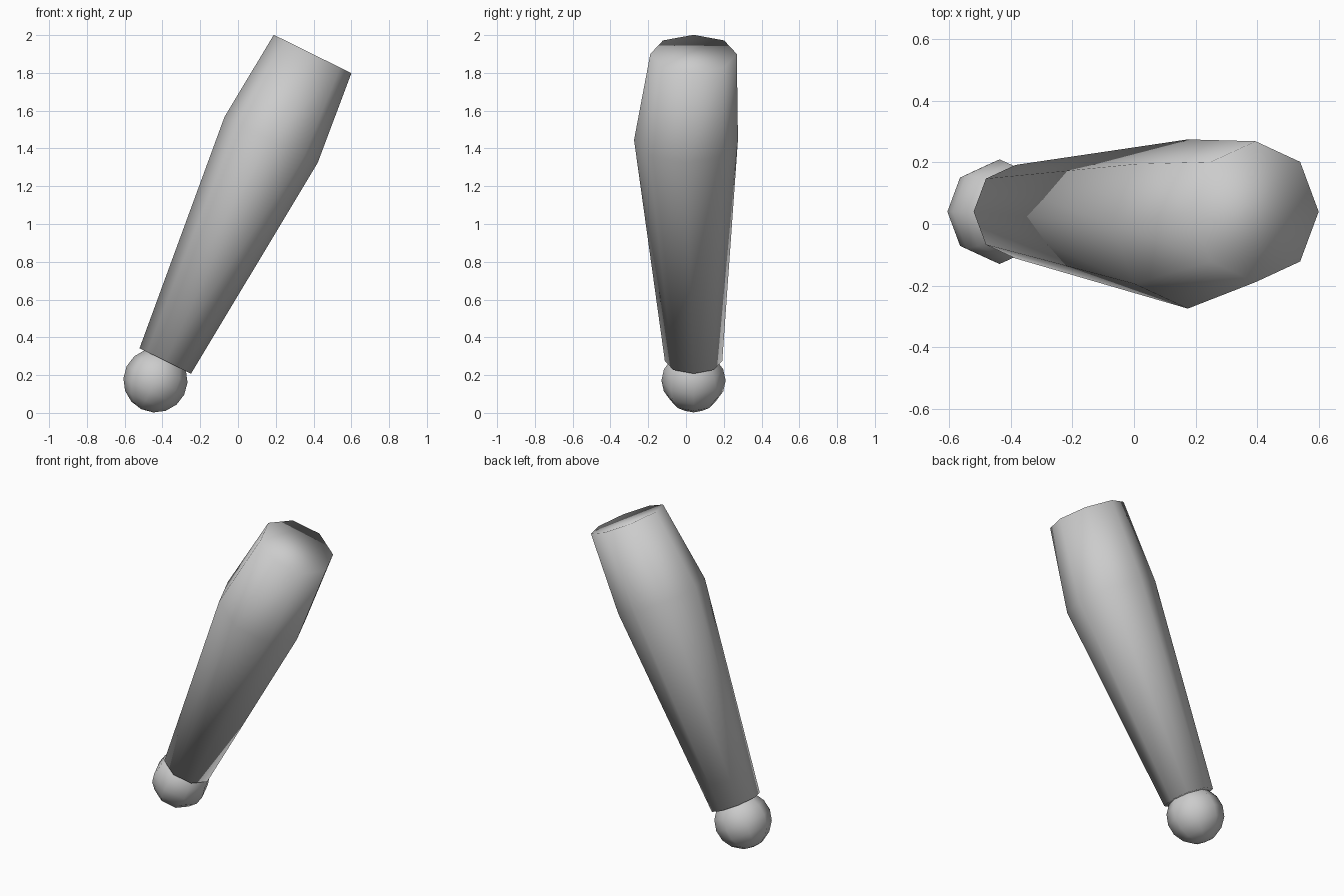
import bpy
import bmesh
from math import radians
from mathutils import Matrix, Vector

SIDES = 8
TILT = Matrix.Rotation(radians(26.3), 4, 'Y')

cube = bpy.data.objects.get("Cube")
if cube:
    bpy.data.objects.remove(cube, do_unlink=True)

# Single grey material
grey = bpy.data.materials.new("light_grey")
grey.use_nodes = True
colour = (0.6, 0.6, 0.6, 1)
grey.diffuse_color = colour
grey.node_tree.nodes["Principled BSDF"].inputs["Base Color"].default_value = colour


def finish(bm, name):
    """Turn a bmesh into a smooth grey object."""
    bmesh.ops.recalc_face_normals(bm, faces=bm.faces)
    for face in bm.faces:
        face.smooth = True
    mesh = bpy.data.meshes.new(name)
    bm.to_mesh(mesh)
    bm.free()
    mesh.materials.append(grey)
    obj = bpy.data.objects.new(name, mesh)
    bpy.context.collection.objects.link(obj)
    return obj


def loft(name, sections):
    """Closed tube through tilted rings given as (centre, radius)."""
    bm = bmesh.new()
    rings = []
    for centre, radius in sections:
        place = Matrix.Translation(Vector(centre)) @ TILT
        ring = bmesh.ops.create_circle(bm, segments=SIDES, radius=radius, matrix=place)
        rings.append(ring["verts"])
    for low, high in zip(rings, rings[1:]):
        for i in range(SIDES):
            j = (i + 1) % SIDES
            bm.faces.new((low[i], low[j], high[j], high[i]))
    bm.faces.new(rings[0])
    bm.faces.new(rings[-1])
    return finish(bm, name)


# Limb: narrow lower end, bulging upper third, closed ends
loft("limb", [((-0.385, 0.04, 0.275), 0.152),
              ((0.175, 0, 1.445), 0.275),
              ((0.395, 0.04, 1.9), 0.229)])

# Ball joint at the lower end
bm = bmesh.new()
bmesh.ops.create_uvsphere(bm, u_segments=SIDES, v_segments=SIDES, radius=0.17,
                          matrix=Matrix.Translation((-0.437, 0.04, 0.172)) @ TILT)
finish(bm, "ball_joint")
